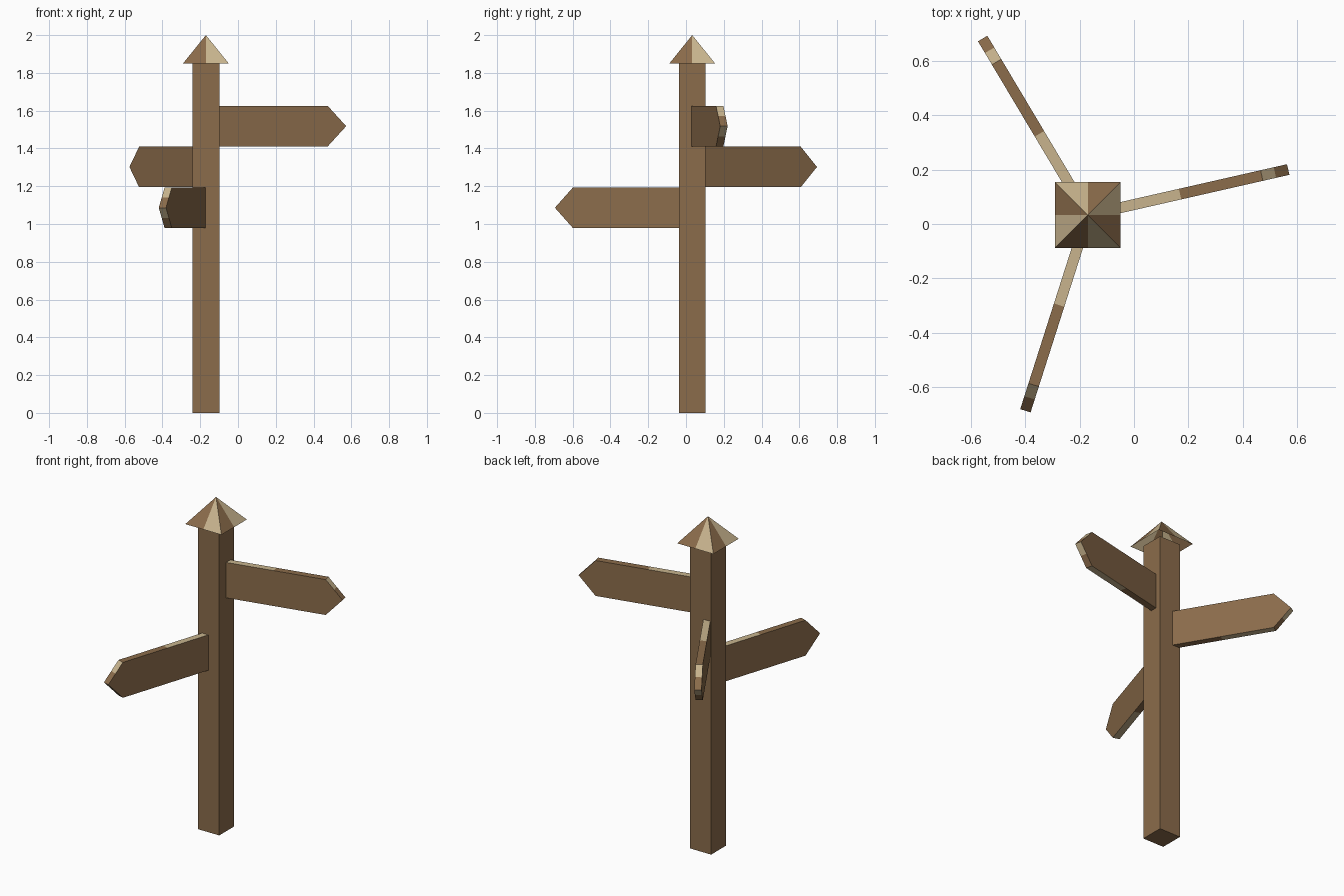
import bpy, bmesh, math
from mathutils import Vector, Matrix

if "Cube" in bpy.data.objects:
    bpy.data.objects.remove(bpy.data.objects["Cube"])

CX, CY = -0.17, 0.033          # post axis
POST_TOP, CAP_TOP = 1.85, 2.0


def material(name, rgb):
    m = bpy.data.materials.new(name)
    m.diffuse_color = (*rgb, 1)
    m.use_nodes = True
    m.node_tree.nodes["Principled BSDF"].inputs["Base Color"].default_value = m.diffuse_color
    return m


BROWN = material("brown wood", (0.258, 0.150, 0.070))
BEIGE = material("pale wood", (0.578, 0.456, 0.270))


def finish(bm, name, location=(0, 0, 0), angle=0.0):
    mesh = bpy.data.meshes.new(name)
    bm.to_mesh(mesh)
    bm.free()
    mesh.materials.append(BROWN)
    mesh.materials.append(BEIGE)
    ob = bpy.data.objects.new(name, mesh)
    ob.location = location
    ob.rotation_euler.z = angle
    bpy.context.collection.objects.link(ob)
    return ob


def halved(points):
    """Closed outline with a midpoint added to every edge."""
    out = []
    for a, b in zip(points, points[1:] + points[:1]):
        out += [Vector(a), (Vector(a) + Vector(b)) / 2]
    return out


# Square post
bm = bmesh.new()
bmesh.ops.create_cube(bm, size=1, matrix=Matrix.Diagonal((0.142, 0.142, POST_TOP, 1)))
finish(bm, "post", (CX, CY, POST_TOP / 2))

# Pyramid cap, open below, each side half pale and half brown
bm = bmesh.new()
r = 0.121
rim = [bm.verts.new(p) for p in halved([(-r, r, 0), (r, r, 0), (r, -r, 0), (-r, -r, 0)])]
apex = bm.verts.new((0, 0, CAP_TOP - POST_TOP))
for i, v in enumerate(rim):
    f = bm.faces.new((rim[(i + 1) % len(rim)], v, apex))
    f.material_index = 1 - i % 2
finish(bm, "post_cap", (CX, CY, POST_TOP))


# Arrow boards: brown faces, edges alternating pale and brown
def board(name, z, degrees):
    inner, shoulder, tip, h, t = 0.04, 0.657, 0.757, 0.107, 0.02
    outline = halved([(inner, 0, h), (shoulder, 0, h), (tip, 0, 0),
                      (shoulder, 0, -h), (inner, 0, -h)])
    bm = bmesh.new()
    front = [bm.verts.new(p + Vector((0, -t, 0))) for p in outline]
    back = [bm.verts.new(p + Vector((0, t, 0))) for p in outline]
    bm.faces.new(front)
    bm.faces.new(back[::-1])
    n = len(outline)
    for i in range(n):
        j = (i + 1) % n
        f = bm.faces.new((front[i], back[i], back[j], front[j]))
        f.material_index = 1 - i % 2
    bmesh.ops.recalc_face_normals(bm, faces=bm.faces)
    finish(bm, name, (CX, CY, z), math.radians(degrees))


board("upper_sign_board", 1.518, 12.8)
board("middle_sign_board", 1.302, 120.8)
board("lower_sign_board", 1.086, 252.3)
